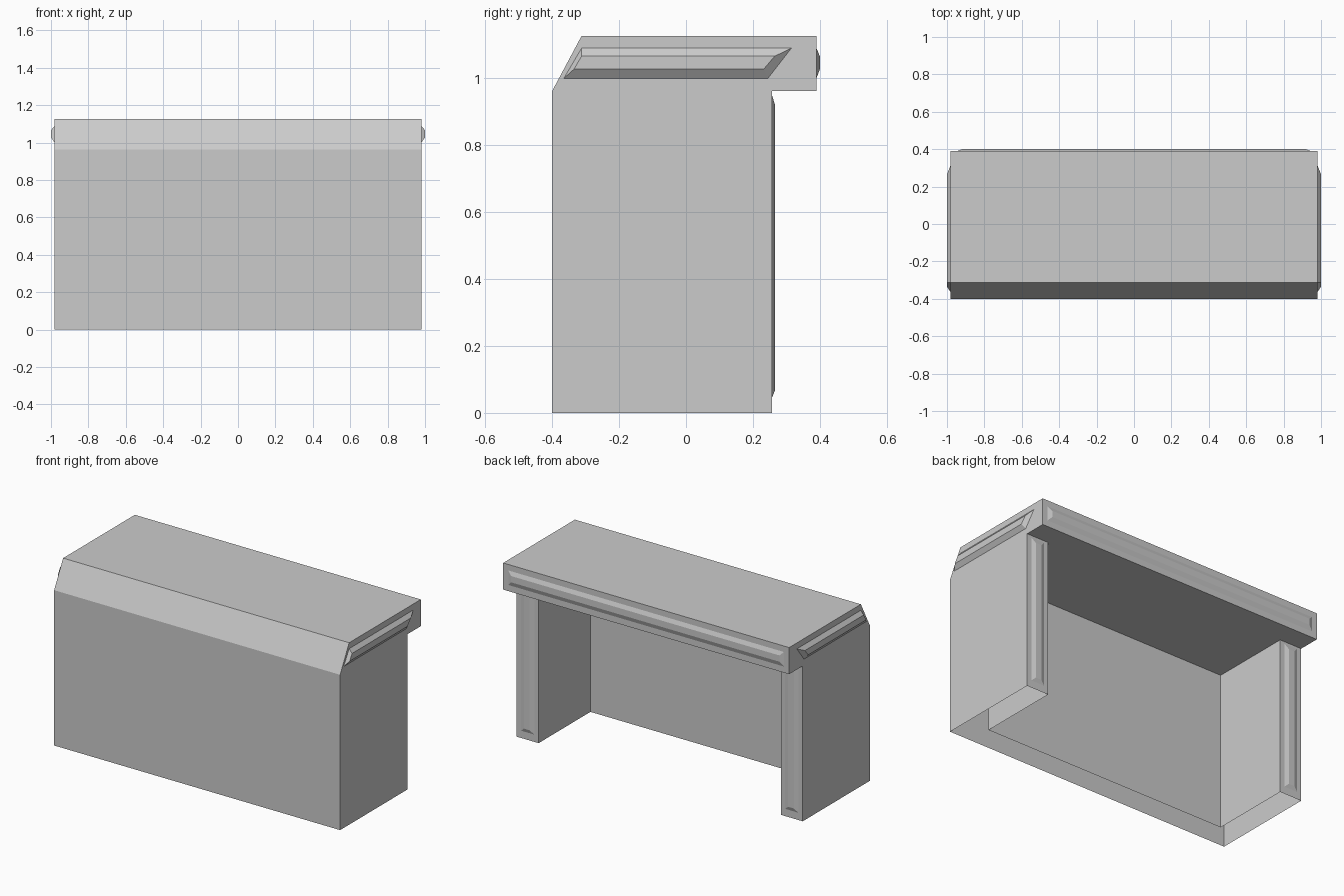
import bpy, bmesh
from mathutils import Vector

cube = bpy.data.objects.get("Cube")
if cube:
    bpy.data.objects.remove(cube, do_unlink=True)

grey = bpy.data.materials.new("plain grey")
grey.use_nodes = True
grey.diffuse_color = (0.6, 0.6, 0.6, 1)
grey.node_tree.nodes["Principled BSDF"].inputs["Base Color"].default_value = (0.6, 0.6, 0.6, 1)

HALF = 0.98      # half width of the body
INNER = 0.83     # half width of the knee space
FRONT, PANEL, LEG, BACK = -0.4, -0.25, 0.257, 0.39
UNDER, TOP = 0.962, 1.127


def finish(bm, name):
    bmesh.ops.remove_doubles(bm, verts=bm.verts, dist=0.0001)
    bmesh.ops.recalc_face_normals(bm, faces=bm.faces)
    mesh = bpy.data.meshes.new(name)
    bm.to_mesh(mesh)
    bm.free()
    mesh.materials.append(grey)
    obj = bpy.data.objects.new(name, mesh)
    bpy.context.scene.collection.objects.link(obj)
    return obj


def face(bm, points):
    return bm.faces.new([bm.verts.new(p) for p in points])


def bridge(bm, a, b, closed=False):
    """Quads between two matching rows of points."""
    n = len(a)
    for i in range(n if closed else n - 1):
        j = (i + 1) % n
        face(bm, (a[i], a[j], b[j], b[i]))


# Desk shell: hollow, open at the floor
bm = bmesh.new()
profile = [(FRONT, 0), (FRONT, UNDER), (-0.312, TOP), (BACK, TOP), (BACK, UNDER), (LEG, UNDER)]
sides = [[(s * HALF, y, z) for y, z in profile] for s in (-1, 1)]
bridge(bm, *sides)
for s, side in zip((-1, 1), sides):
    face(bm, side + [(s * HALF, LEG, 0)])

# Leg backs and knee space walls
plan = [(HALF, LEG), (INNER, LEG), (INNER, PANEL), (-INNER, PANEL), (-INNER, LEG), (-HALF, LEG)]
bridge(bm, [(x, y, 0) for x, y in plan], [(x, y, UNDER) for x, y in plan])
face(bm, [(x, y, UNDER) for x, y in plan[1:5]])
finish(bm, "desk_body")


def trim(name, base, crown, place, height):
    """Raised strip with sloping edges, laid on a flat side."""
    bm = bmesh.new()
    low = [Vector(place(u, v, 0)) for u, v in base]
    high = [Vector(place(u, v, height)) for u, v in crown]
    bridge(bm, low, high, closed=True)
    face(bm, high)
    return finish(bm, name)


def rect(u, v0, v1, centre=0):
    return [(centre - u, v0), (centre + u, v0), (centre + u, v1), (centre - u, v1)]


# Trims on the ends of the top and on the back of each leg
for side, s in (("left", 1), ("right", -1)):
    trim(f"{side}_end_trim",
         [(-0.365, 1.0), (0.245, 1.0), (0.315, 1.09), (-0.312, 1.09)],
         [(-0.335, 1.027), (0.232, 1.027), (0.265, 1.066), (-0.312, 1.066)],
         lambda y, z, h: (s * (HALF + h), y, z), 0.02)
    mid = s * (HALF + INNER) / 2
    trim(f"{side}_leg_trim",
         rect(0.045, 0.045, 0.95, mid), rect(0.02, 0.068, 0.92, mid),
         lambda x, z, h: (x, LEG + h, z), 0.009)

# Trim along the back edge of the top
trim("back_edge_trim", rect(0.945, 1.0, 1.09), rect(0.92, 1.027, 1.066),
     lambda x, z, h: (x, BACK + h, z), 0.01)
